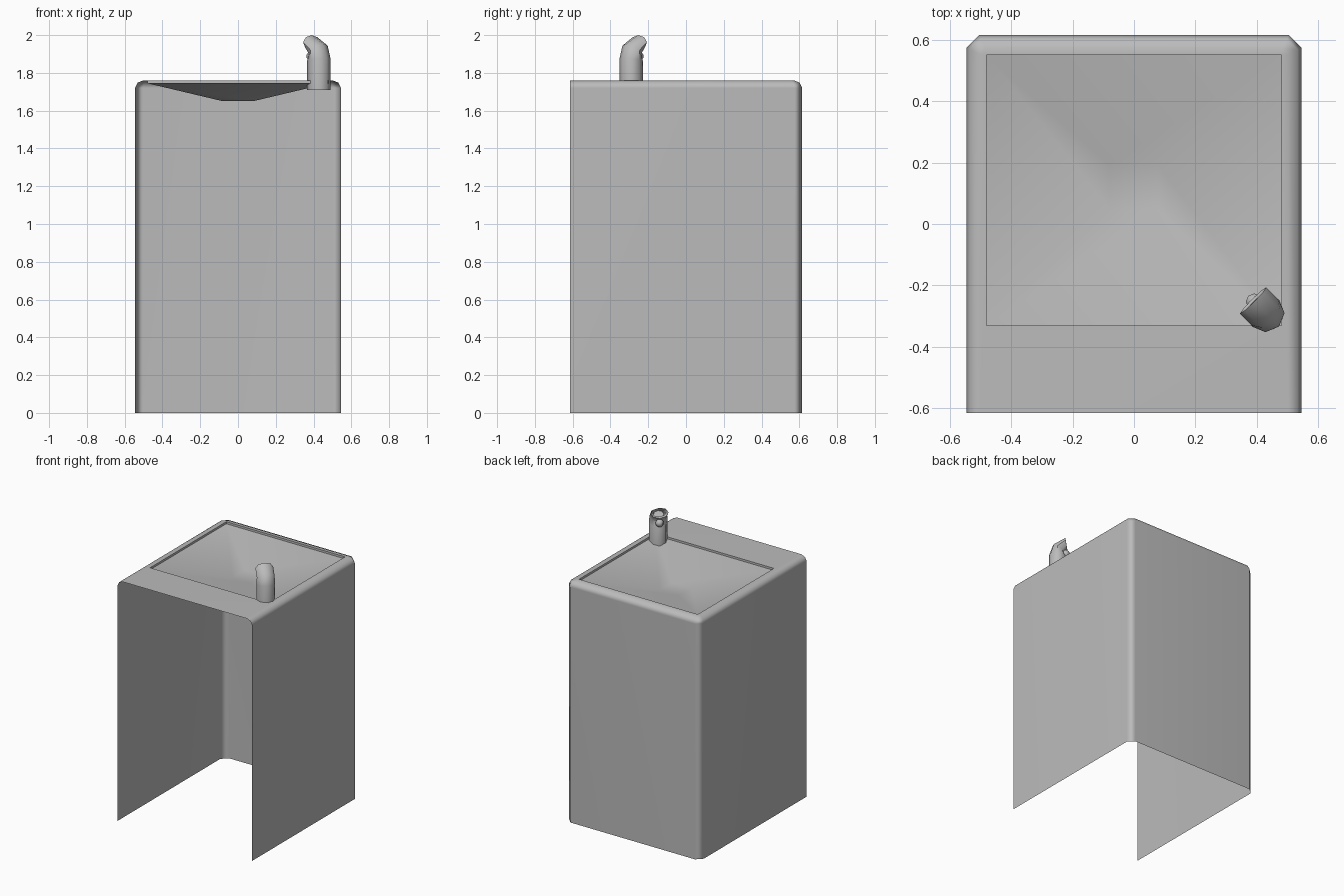
import bpy, bmesh, math
from mathutils import Vector

cube = bpy.data.objects.get("Cube")
if cube:
    bpy.data.objects.remove(cube, do_unlink=True)

steel = bpy.data.materials.new("brushed grey")
steel.use_nodes = True
grey = (0.5, 0.5, 0.5, 1)
steel.diffuse_color = grey
steel.node_tree.nodes["Principled BSDF"].inputs["Base Color"].default_value = grey


def finish(bm, name, angle=50):
    mesh = bpy.data.meshes.new(name)
    bm.to_mesh(mesh)
    bm.free()
    obj = bpy.data.objects.new(name, mesh)
    bpy.context.collection.objects.link(obj)
    mesh.materials.append(steel)
    bpy.ops.object.select_all(action='DESELECT')
    obj.select_set(True)
    bpy.context.view_layer.objects.active = obj
    bpy.ops.object.shade_smooth_by_angle(angle=math.radians(angle))
    return obj


def bridge(bm, low, high, closed=True):
    n = len(low)
    for i in range(n if closed else n - 1):
        j = (i + 1) % n
        bm.faces.new((low[i], low[j], high[j], high[i]))


def rectangle(bm, hx, front, back, z):
    corners = ((hx, front), (hx, back), (-hx, back), (-hx, front))
    return [bm.verts.new((x, y, z)) for x, y in corners]


# Cabinet: thin shell, open at the front and below, with rounded top edges
HX, HY = 0.545, 0.615
bm = bmesh.new()
rings = []
for z, inset, cut in ((0, 0, 0.042), (1.72, 0, 0.042), (1.748, 0.013, 0.035), (1.76, 0.043, 0.02)):
    x, y = HX - inset, HY - inset
    right = [(x, -HY), (x, y - cut), (x - cut, y)]
    path = right + [(-px, py) for px, py in reversed(right)]
    rings.append([bm.verts.new((px, py, z)) for px, py in path])
for low, high in zip(rings, rings[1:]):
    bridge(bm, low, high, closed=False)

# Top sheet around the basin
t = rings[-1]
r = rectangle(bm, 0.48, -0.33, 0.55, 1.76)
for face in ((t[0], t[1], r[1], r[0]), (t[1], t[2], r[1]), (t[2], t[3], r[2], r[1]),
             (t[3], t[4], r[2]), (t[4], t[5], r[3], r[2]), (t[5], t[0], r[0], r[3])):
    bm.faces.new(face)

# Basin: short lip, sloping sides and a flat drain
lip = rectangle(bm, 0.48, -0.33, 0.55, 1.745)
drain = rectangle(bm, 0.08, 0.05, 0.19, 1.65)
bridge(bm, r, lip)
bridge(bm, lip, drain)
bm.faces.new(drain)
cabinet = finish(bm, "cabinet_and_basin")
weighted = cabinet.modifiers.new("flat panels", 'WEIGHTED_NORMAL')
weighted.keep_sharp = True

# Spout: upright tube that bends toward the basin and ends in a hollow hood
base = Vector((0.428, -0.29, 0))
toward = Vector((-1, 1, 0)).normalized()
across = Vector((1, 1, 0)).normalized()
up = Vector((0, 0, 1))
SIDES = 8
bm = bmesh.new()
rings = []
# forward shift, height, tilt, depth radius, width radius
for shift, z, tilt, depth, width in (
        (0, 1.71, 0, 0.062, 0.062), (0, 1.87, 8, 0.062, 0.062),
        (0.004, 1.922, 38, 0.05, 0.06), (0.058, 1.963, 82, 0.037, 0.06),
        (0.05, 1.963, 82, 0.028, 0.048), (0.015, 1.935, 50, 0.025, 0.035)):
    a = math.radians(tilt)
    axis = toward * math.cos(a) - up * math.sin(a)
    centre = base + toward * shift + up * z
    rings.append([bm.verts.new(centre + axis * depth * math.cos(k * math.tau / SIDES)
                               - across * width * math.sin(k * math.tau / SIDES))
                  for k in range(SIDES)])
for low, high in zip(rings, rings[1:]):
    bridge(bm, low, high)
bm.faces.new(rings[-1])
bm.faces.new(list(reversed(rings[0])))
bmesh.ops.recalc_face_normals(bm, faces=bm.faces)
finish(bm, "spout")

# Nozzle: small rounded outlet under the hood
bm = bmesh.new()
bmesh.ops.create_uvsphere(bm, u_segments=8, v_segments=5, radius=0.028)
bmesh.ops.translate(bm, verts=bm.verts, vec=base + toward * 0.053 + up * 1.888)
finish(bm, "nozzle")
